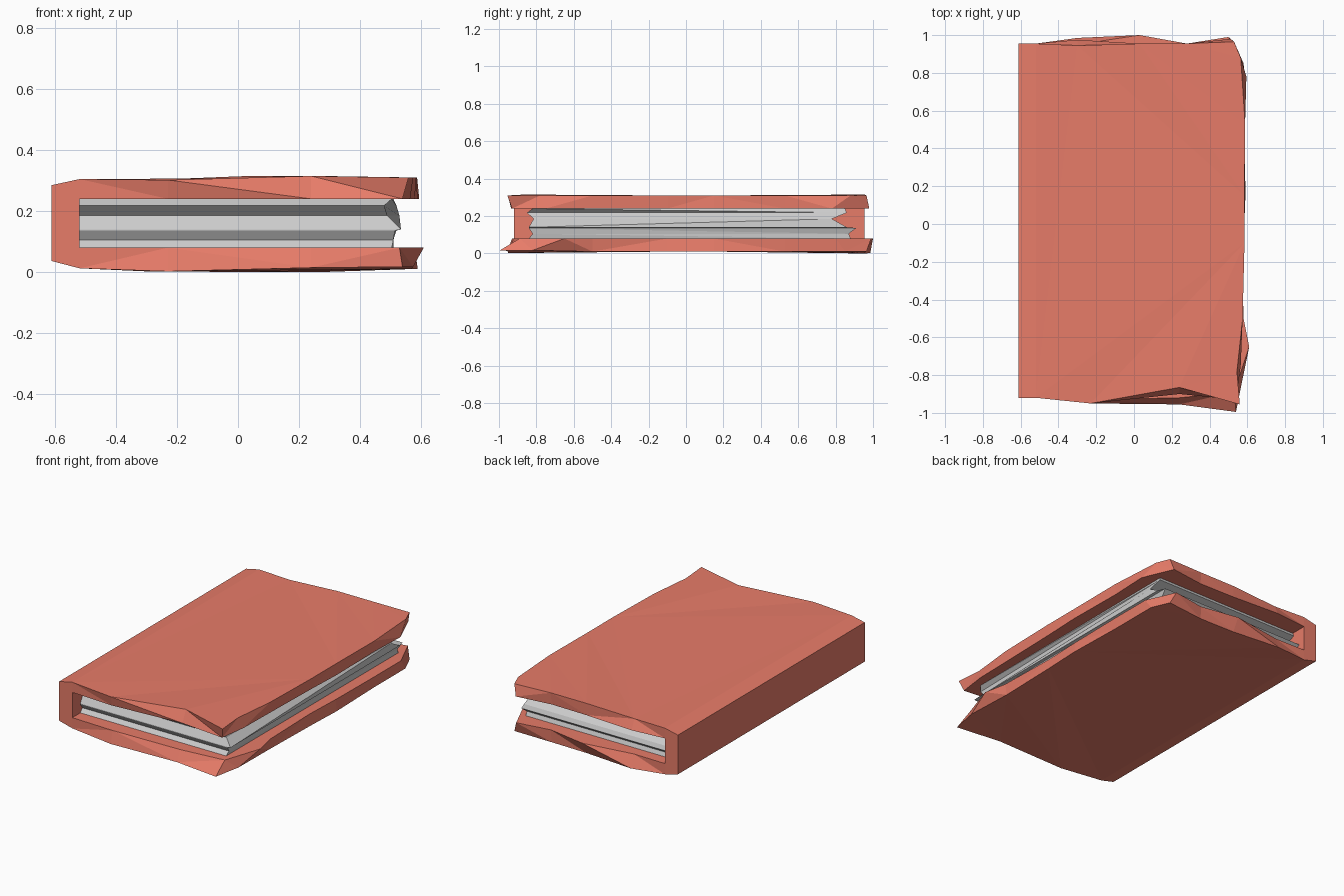
import bpy, bmesh

if "Cube" in bpy.data.objects:
    bpy.data.objects.remove(bpy.data.objects["Cube"])

def finish(bm, name, color=None):
    bmesh.ops.triangulate(bm, faces=[f for f in bm.faces if len(f.verts) > 3])
    bmesh.ops.recalc_face_normals(bm, faces=bm.faces)
    me = bpy.data.meshes.new(name)
    bm.to_mesh(me)
    bm.free()
    ob = bpy.data.objects.new(name, me)
    bpy.context.collection.objects.link(ob)
    if color:
        mat = bpy.data.materials.new(name + "_color")
        mat.diffuse_color = color
        mat.use_nodes = True
        mat.node_tree.nodes["Principled BSDF"].inputs["Base Color"].default_value = mat.diffuse_color
        me.materials.append(mat)
    return ob

def bridge(bm, a, b, closed=False):
    n = len(a)
    for i in range(n if closed else n - 1):
        j = (i + 1) % n
        bm.faces.new((a[i], a[j], b[j], b[i]))

# Worn board outlines, from spine front corner round to spine back corner
TOP_OUT = [(-.52, -.92), (-.23, -.95), (.24, -.865), (.56, -.955), (.545, -.78),
           (.575, -.5), (.585, -.1), (.585, .15), (.588, .53), (.565, .88),
           (.53, .965), (.28, .955), (.03, .955), (-.3, .945), (-.52, .955)]
TOP_IN = [(-.52, -.92), (-.23, -.935), (.24, -.9), (.54, -.93), (.565, -.75),
          (.57, -.5), (.58, -.1), (.59, .15), (.585, .53), (.595, .78),
          (.51, .98), (.28, .95), (.03, .955), (-.3, .975), (-.52, .955)]
LOW_IN = [(-.52, -.92), (-.23, -.93), (.24, -.92), (.53, -.89), (.61, -.65),
          (.58, -.5), (.57, -.1), (.58, .15), (.585, .53), (.585, .8),
          (.5, .99), (.28, .955), (.03, 1.0), (-.3, .95), (-.52, .955)]
LOW_OUT = [(-.52, -.92), (-.23, -.95), (.24, -.955), (.54, -.995), (.575, -.82),
           (.57, -.5), (.58, -.1), (.59, .15), (.58, .53), (.58, .85),
           (.53, .965), (.28, .95), (.03, .955), (-.3, .985), (-.52, .955)]

def top_z(x, y):
    return .305 if x < -.4 else .302 if x < 0 else .315 if x < .4 else .31

def low_z(x, y):
    if x < -.4:
        return .012
    if x < 0:
        return .002
    if x < .4:
        return .014 if y < 0 else 0
    return .017 if y < -.7 else .01

# Cover: two boards joined by a chamfered spine
bm = bmesh.new()
def ring(pts, zf):
    return [bm.verts.new((x, y, zf(x, y))) for x, y in pts]
to, ti = ring(TOP_OUT, top_z), ring(TOP_IN, lambda x, y: .24)
li, lo = ring(LOW_IN, lambda x, y: .08), ring(LOW_OUT, low_z)
for loop in (to, ti, li, lo):
    bm.faces.new(loop)
bridge(bm, to, ti)
bridge(bm, li, lo)
spine_top = [bm.verts.new((-.612, y, .285)) for y in (-.92, .955)]
spine_low = [bm.verts.new((-.612, y, .036)) for y in (-.92, .955)]
ends = [[v[0], v[-1]] for v in (to, ti, li, lo)]
rows = [ends[0], spine_top, spine_low, ends[3]]
for a, b in zip(rows, rows[1:]):
    bridge(bm, a, b)
bridge(bm, ends[1], ends[2])
for k in (0, 1):
    bm.faces.new((ends[0][k], ends[1][k], spine_top[k]))
    bm.faces.new((ends[1][k], ends[2][k], spine_low[k], spine_top[k]))
    bm.faces.new((ends[2][k], ends[3][k], spine_low[k]))
finish(bm, "book_cover", (.8, .2, .14, 1))

# Page block: stacked rows (z, front y, back y, right x at front, right x at back)
PAGES = [(.24, -.82, .85, .505, .51), (.218, -.85, .86, .48, .52),
         (.185, -.815, .78, .49, .53), (.14, -.84, .86, .535, .535),
         (.136, -.84, .91, .515, .52), (.105, -.82, .87, .51, .51),
         (.08, -.84, .88, .505, .51)]
bm = bmesh.new()
loops = [[bm.verts.new(p) for p in ((-.52, y0, z), (x0, y0, z), (x1, y1, z), (-.52, y1, z))]
         for z, y0, y1, x0, x1 in PAGES]
for a, b in zip(loops, loops[1:]):
    bridge(bm, a, b, True)
bm.faces.new(loops[0])
bm.faces.new(loops[-1])
finish(bm, "page_block")
